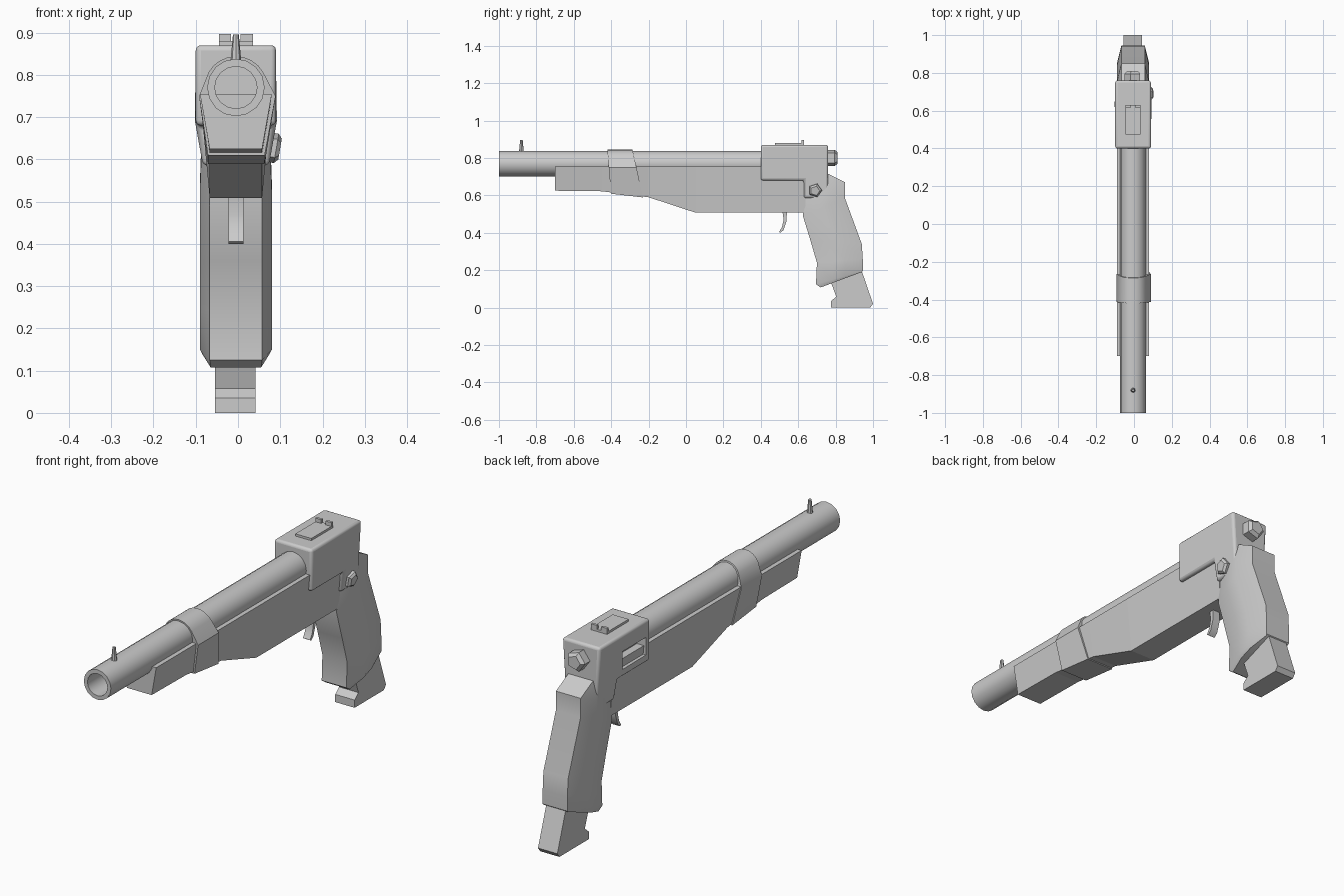
import bpy, bmesh, math
from mathutils import Vector

if "Cube" in bpy.data.objects:
    bpy.data.objects.remove(bpy.data.objects["Cube"])

CX = -0.005  # centre plane of the model


def finish(name, bm, smooth=None):
    bmesh.ops.recalc_face_normals(bm, faces=bm.faces)
    me = bpy.data.meshes.new(name)
    bm.to_mesh(me)
    bm.free()
    ob = bpy.data.objects.new(name, me)
    bpy.context.collection.objects.link(ob)
    if smooth:
        bpy.ops.object.select_all(action='DESELECT')
        bpy.context.view_layer.objects.active = ob
        ob.select_set(True)
        bpy.ops.object.shade_smooth_by_angle(angle=math.radians(smooth))
    return ob


def loft(name, rings, smooth=None, closed=False):
    """Skin equal-length rings; cap the ends, or join last to first."""
    bm = bmesh.new()
    rows = [[bm.verts.new(p) for p in r] for r in rings]
    n = len(rows[0])
    pairs = list(zip(rows, rows[1:])) + ([(rows[-1], rows[0])] if closed else [])
    for a, b in pairs:
        for i in range(n):
            j = (i + 1) % n
            bm.faces.new((a[i], a[j], b[j], b[i]))
    if not closed:
        bm.faces.new(rows[0])
        bm.faces.new(rows[-1])
    return finish(name, bm, smooth)


def prism(name, profile, x0, x1, smooth=None):
    """Side profile (y, z) extruded across x."""
    return loft(name, [[(x, y, z) for y, z in profile] for x in (x0, x1)], smooth)


def box(name, x0, x1, y0, y1, z0, z1):
    return prism(name, [(y0, z0), (y1, z0), (y1, z1), (y0, z1)], x0, x1)


def lathe(name, profile, origin, axis, sides, smooth=None, closed=False):
    """Rings of (distance along axis, radius)."""
    q = Vector(axis).to_track_quat('Z', 'Y')
    rings = []
    for d, r in profile:
        rings.append([Vector(origin) + q @ Vector((
            r * math.cos(math.tau * i / sides), r * math.sin(math.tau * i / sides), d))
            for i in range(sides)])
    return loft(name, rings, smooth, closed)


# Hollow barrel
lathe("barrel", [(0, 0.05), (0, 0.068), (1.42, 0.068), (1.42, 0.05)],
      (CX, -1, 0.77), (0, 1, 0), 16, 40, closed=True)
lathe("bore_plug", [(0, 0.052), (0.02, 0.052)], (CX, -0.6, 0.77), (0, 1, 0), 16)

# Front sight post
lathe("front_sight", [(0, 0.013), (0.065, 0.007)], (CX, -0.88, 0.83), (0, 0, 1), 8, 40)

# Tapered wooden stock
keel = [(-0.70, 0.625), (-0.45, 0.622), (-0.20, 0.59), (0.05, 0.508), (0.64, 0.508)]
loft("stock", [[(CX - 0.085, y, 0.755), (CX + 0.085, y, 0.755),
                (CX + 0.062, y, z), (CX - 0.062, y, z)] for y, z in keel])

# Slanted wrap binding barrel to stock
arc = [(0.074 * math.cos(math.radians(a)), 0.77 + 0.074 * math.sin(math.radians(a)))
       for a in range(30, 151, 15)]
outline = [(0.094, 0.75)] + arc + [(-0.087, 0.75)]


def wrap_ring(y_top, slant, keel_z):
    pts = outline + [(-0.066, keel_z), (0.068, keel_z)]
    return [(CX + x, y_top + slant * (0.84 - z), z) for x, z in pts]


loft("wrap_band", [wrap_ring(-0.42, 0.08, 0.609), wrap_ring(-0.285, 0.22, 0.589)], 35)

# Receiver block with rear tang, narrowing downwards
block = prism("receiver", [(0.40, 0.68), (0.63, 0.68), (0.63, 0.585),
                           (0.76, 0.585), (0.76, 0.87), (0.40, 0.87)], -0.10, 0.09)
for v in block.data.vertices:
    if v.co.z < 0.6:
        v.co.x = CX + math.copysign(0.078, v.co.x)
bev = block.modifiers.new("bevel", 'BEVEL')
bev.width = 0.012
bev.segments = 3
cutter = box("port_cutter", -0.2, -0.055, 0.43, 0.60, 0.715, 0.795)
cutter.hide_render = True
cutter.hide_viewport = True
cut = block.modifiers.new("port", 'BOOLEAN')
cut.object = cutter
cut.operation = 'DIFFERENCE'
bpy.context.view_layer.objects.active = block
block.select_set(True)
bpy.ops.object.shade_smooth_by_angle(angle=math.radians(35))

# Top plate and rear sight tabs
box("top_plate", CX - 0.04, CX + 0.04, 0.475, 0.63, 0.865, 0.88)
for side, name in ((-1, "left"), (1, "right")):
    a, b = sorted((CX + side * 0.011, CX + side * 0.04))
    box("rear_sight_" + name, a, b, 0.618, 0.63, 0.865, 0.897)

# Five-sided bolts at the rear and right side
lathe("rear_bolt", [(0, 0.046), (0.04, 0.046), (0.055, 0.032)],
      (CX, 0.755, 0.80), (0, 1, 0), 5)
lathe("side_bolt", [(0, 0.037), (0.025, 0.037), (0.034, 0.026)],
      (0.066, 0.69, 0.63), (1, 0, -0.17), 5)

# Curved trigger
prism("trigger", [(0.515, 0.52), (0.54, 0.52), (0.537, 0.46), (0.522, 0.415),
                  (0.505, 0.40), (0.498, 0.405), (0.513, 0.43), (0.522, 0.47)],
      CX - 0.018, CX + 0.018, 40)

# Grip lofted from front/back edge pairs: front y, z, back y, z, edge and side half widths
grip = [(0.64, 0.70, 0.762, 0.715, 0.062, 0.070),
        (0.63, 0.58, 0.85, 0.67, 0.062, 0.082),
        (0.625, 0.49, 0.85, 0.585, 0.062, 0.085),
        (0.665, 0.36, 0.94, 0.34, 0.062, 0.085),
        (0.70, 0.24, 0.945, 0.26, 0.062, 0.085),
        (0.695, 0.125, 0.945, 0.195, 0.062, 0.085),
        (0.72, 0.108, 0.94, 0.19, 0.060, 0.078)]
rings = []
for fy, fz, by, bz, e, s in grip:
    half = [(e, 0), (s, 0.35), (s, 0.62), (e, 1)]
    pts = half + [(-w, t) for w, t in reversed(half)]
    rings.append([(CX + w, fy + (by - fy) * t, fz + (bz - fz) * t) for w, t in pts])
loft("grip", rings, 32)

# Butt piece below the grip
prism("butt_piece", [(0.77, 0.15), (0.803, 0.058), (0.775, 0.035), (0.775, 0.0),
                     (0.985, 0.0), (1.0, 0.02), (0.935, 0.21)], -0.055, 0.042)
